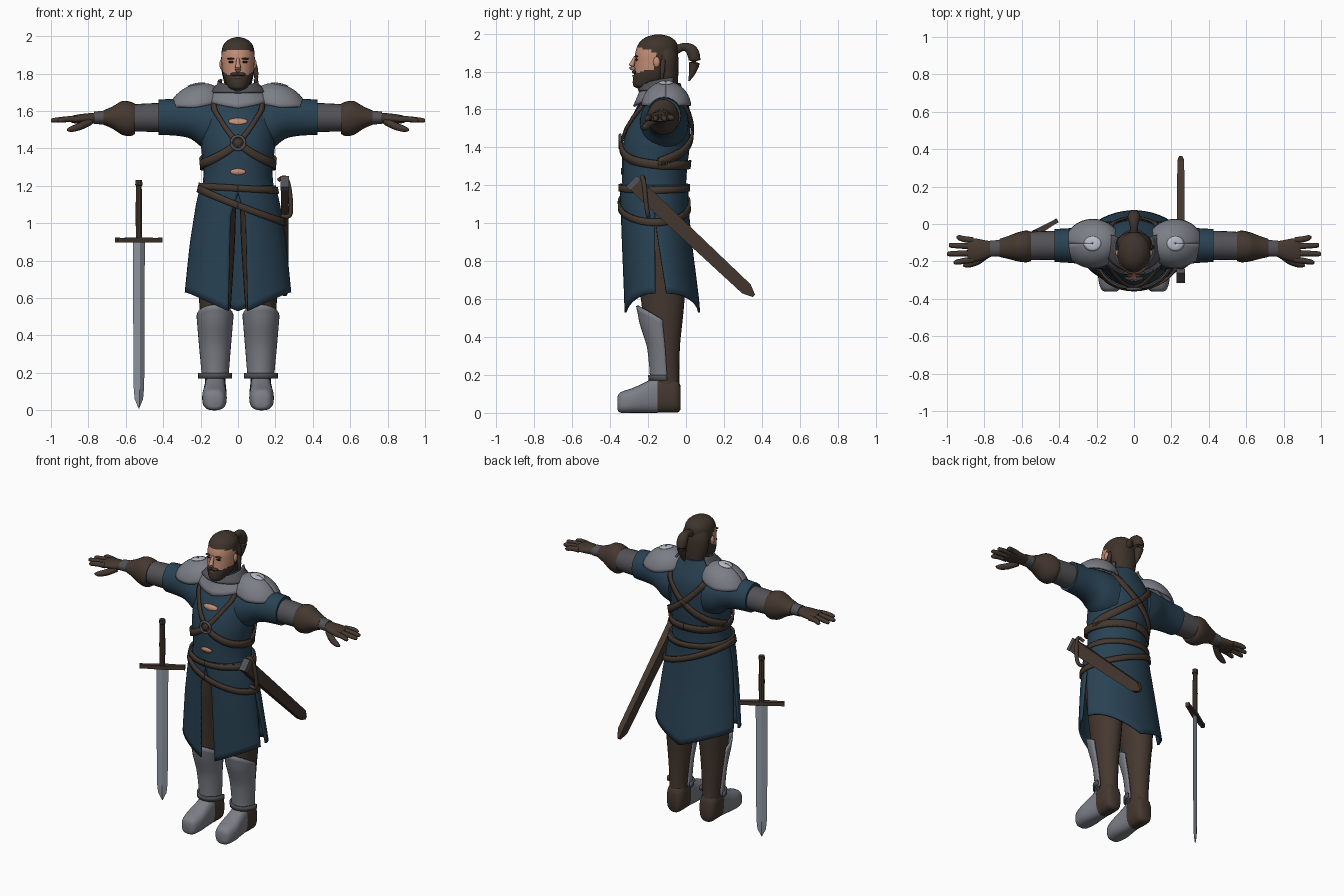
import bpy
import bmesh
from math import sin, cos, radians, pi
from mathutils import Vector

if "Cube" in bpy.data.objects:
    bpy.data.objects.remove(bpy.data.objects["Cube"], do_unlink=True)


def material(name, red, green, blue):
    mat = bpy.data.materials.new(name)
    mat.use_nodes = True
    mat.diffuse_color = (red, green, blue, 1)
    for node in mat.node_tree.nodes:
        if node.type == "BSDF_PRINCIPLED":
            node.inputs["Base Color"].default_value = (red, green, blue, 1)
            node.inputs["Roughness"].default_value = 0.8
    return mat


CLOTH = material("navy_cloth", .022, .055, .088)
LEATHER = material("brown_leather", .06, .04, .029)
HAIR = material("dark_brown_hair", .05, .034, .025)
STEEL = material("grey_steel", .2, .21, .24)
MAIL = material("dark_grey_mail", .085, .085, .095)
BRIGHT = material("bright_steel", .5, .52, .6)
BLADE = material("blade_steel", .3, .33, .39)
SKIN = material("skin", .55, .27, .18)
DARK = material("dark_eye", .01, .01, .01)


# ---- mesh helpers ----
def finish(name, bm, mat, mirror=False, thickness=0, angle=40):
    bmesh.ops.recalc_face_normals(bm, faces=bm.faces)
    mesh = bpy.data.meshes.new(name)
    bm.to_mesh(mesh)
    bm.free()
    mesh.materials.append(mat)
    mesh.shade_smooth()
    mesh.set_sharp_from_angle(angle=radians(angle))
    ob = bpy.data.objects.new(name, mesh)
    bpy.context.scene.collection.objects.link(ob)
    if thickness:
        solid = ob.modifiers.new("thickness", "SOLIDIFY")
        solid.thickness, solid.offset = thickness, 0
    if mirror:
        flip = ob.modifiers.new("mirror", "MIRROR")
        flip.use_mirror_merge = False
    return ob


def rings_mesh(name, rings, mat, **options):
    bm = bmesh.new()
    loops = [[bm.verts.new(p) for p in ring] for ring in rings]
    count = len(loops[0])
    for low, high in zip(loops, loops[1:]):
        for i in range(count):
            j = (i + 1) % count
            bm.faces.new((low[i], low[j], high[j], high[i]))
    bm.faces.new(loops[0])
    bm.faces.new(loops[-1])
    return finish(name, bm, mat, **options)


def patch(name, func, columns, rows, mat, thickness=.012, **options):
    bm = bmesh.new()
    grid = [[bm.verts.new(func(i / columns, j / rows)) for j in range(rows + 1)]
            for i in range(columns + 1)]
    for a, b in zip(grid, grid[1:]):
        for j in range(rows):
            bm.faces.new((a[j], b[j], b[j + 1], a[j + 1]))
    return finish(name, bm, mat, thickness=thickness, **options)


def smooth_rows(rows, steps=4):
    rows = [Vector(r) for r in rows]
    out = []
    for i in range(len(rows) - 1):
        a, b = rows[max(i - 1, 0)], rows[i]
        c, d = rows[i + 1], rows[min(i + 2, len(rows) - 1)]
        for k in range(steps):
            t = k / steps
            out.append(b + (c - a) * (t / 2) + (a * 2 - b * 5 + c * 4 - d) * (t * t / 2)
                       + (b * 3 - a - c * 3 + d) * (t ** 3 / 2))
    return out + [rows[-1]]


def oval(center, u, v, count, power=1, phase=0):
    def soft(value):
        return abs(value) ** power * (1 if value > 0 else -1)
    turns = [2 * pi * i / count + phase for i in range(count)]
    return [center + u * soft(cos(t)) + v * soft(sin(t)) for t in turns]


X, Y, Z = Vector((1, 0, 0)), Vector((0, 1, 0)), Vector((0, 0, 1))


def loft(name, rows, mat, u=Y, v=Z, power=1, steps=3, **options):
    rings = [oval(Vector(r[:3]), u * max(r[3], .002), v * max(r[4], .002), 24, power)
             for r in smooth_rows(rows, steps)]
    return rings_mesh(name, rings, mat, **options)


def column(name, rows, mat, **options):
    return loft(name, [(x, y, z, a, b) for z, x, y, a, b in rows], mat, X, Y, **options)


def tube(name, rows, mat, **options):
    path = smooth_rows(rows)
    rings = []
    for i, r in enumerate(path):
        along = (path[min(i + 1, len(path) - 1)] - path[max(i - 1, 0)]).xyz
        turn = along.to_track_quat("Z", "Y")
        rings.append(oval(r.xyz, turn @ X * r.w, turn @ Y * r.w, 10))
    return rings_mesh(name, rings, mat, **options)


def bar(name, start, along, wide, rows, mat, count=4, phase=pi / 4):
    thin = along.cross(wide)
    rings = [oval(start + along * s, wide * w, thin * t, count, 1, phase) for s, w, t in rows]
    return rings_mesh(name, rings, mat, angle=20)


def blob(name, place, scale, mat, mirror=False):
    bm = bmesh.new()
    bmesh.ops.create_uvsphere(bm, u_segments=14, v_segments=8, radius=1)
    bmesh.ops.scale(bm, vec=scale, verts=bm.verts)
    bmesh.ops.translate(bm, vec=place, verts=bm.verts)
    return finish(name, bm, mat, mirror=mirror)


def wrap(rows, degrees, z, off):
    """Point on a column of rows (z, x, y, rx, ry), pushed out by off."""
    for a, b in zip(rows, rows[1:]):
        if z >= b[0] or b is rows[-1]:
            break
    t = min(max((a[0] - z) / (a[0] - b[0]), 0), 1)
    _, x, y, rx, ry = Vector(a).lerp(Vector(b), t)
    t = radians(degrees)
    return Vector((x + (rx + off) * cos(t), y + (ry + off) * sin(t), z))


def clamp(value):
    return min(max(value, 0), 1)


# ---- tunic body and sleeves ----
BODY = [(1.74, 0, -.12, .09, .09), (1.68, 0, -.12, .15, .112), (1.6, 0, -.123, .195, .143),
        (1.5, 0, -.143, .2, .168), (1.4, 0, -.158, .197, .177), (1.3, 0, -.165, .185, .172),
        (1.2, 0, -.168, .19, .168), (1.1, 0, -.168, .213, .168), (.9, 0, -.155, .245, .174),
        (.6, 0, -.13, .28, .187), (.5, 0, -.125, .285, .19)]
column("tunic_body", BODY[:8], CLOTH)
loft("tunic_sleeve", [(.12, -.115, 1.53, .13, .145), (.19, -.115, 1.54, .125, .135),
                      (.25, -.115, 1.56, .11, .11), (.32, -.115, 1.567, .095, .1),
                      (.425, -.115, 1.567, .088, .094)], CLOTH, mirror=True)


# ---- skirt panels with a front opening and side slits ----
def skirt(start, end, front):
    def func(u, v):
        guess = start + (end - start) * u
        z = 1.2 + v * (.53 + .1 * abs(cos(radians(guess))) - 1.2)
        side = 9 * clamp((1.02 - z) / .4)
        first = 10 * clamp((1.16 - z) / .12) if front else side
        low, high = start + first, end - side
        return wrap(BODY, low + (high - low) * u, z, .006)
    return func


patch("skirt_front_panel", skirt(-90, 0, True), 16, 16, CLOTH, mirror=True)
patch("skirt_back_panel", skirt(0, 180, False), 32, 16, CLOTH)


# ---- belts and crossed straps ----
def strap(name, path, width, mirror=False, off=.012):
    rows = smooth_rows(path, 10)

    def func(u, v):
        angle, z = rows[round(u * (len(rows) - 1))]
        return wrap(BODY, angle, z + (v - .5) * width, off)
    return patch(name, func, len(rows) - 1, 2, LEATHER, mirror=mirror)


turns = range(-90, 271, 30)
strap("waist_belt", [(t, 1.187 - .012 * cos(radians(t))) for t in turns], .035, off=.015)
strap("slanted_belt", [(t, 1.095 - .09 * cos(radians(t))) for t in turns], .038, off=.018)
strap("chest_strap", [(-42, 1.65), (-58, 1.58), (-90, 1.43), (-130, 1.345),
                      (-180, 1.31), (-225, 1.305), (-270, 1.31)], .045, True)
strap("back_strap", [(145, 1.66), (125, 1.6), (90, 1.48), (50, 1.38), (5, 1.32)], .05, True)
tube("chest_ring", [(.036 * cos(t * pi / 6), -.347, 1.43 + .036 * sin(t * pi / 6), .008)
                    for t in range(13)], MAIL)
blob("chest_ring_boss", (0, -.345, 1.43), (.022, .01, .022), LEATHER)


def opening(z, spread):
    def func(u, v):
        s = 2 * u - 1
        return wrap(BODY, -90 + spread * s, z + (v - .5) * .034 * (1 - .6 * s * s), .004)
    return func


patch("upper_skin_opening", opening(1.545, 14), 10, 2, SKIN, .004)
patch("lower_skin_opening", opening(1.275, 12), 10, 2, SKIN, .004)


# ---- shoulder armour ----
def dome(rim, off):
    def func(u, v):
        t = 2 * pi * u
        low = radians(rim if rim > 50 else 4 + 14 * max(cos(t), 0))
        e = low + (pi / 2 - .02 - low) * v
        return Vector((.222 + (.15 + off) * cos(t) * cos(e), -.105 + (.127 + off) * sin(t) * cos(e),
                       1.61 + (.13 + off) * sin(e) - .03 * cos(t) * cos(e)))
    return func


patch("shoulder_plate", dome(0, 0), 32, 10, STEEL, mirror=True)
patch("shoulder_highlight_plate", dome(73, .008), 20, 3, BRIGHT, .004, mirror=True)


def gorget(u, v):
    s = abs(2 * u - 1)
    return wrap(BODY, -90 + 85 * (2 * u - 1), 1.735 - v * (.12 - .05 * s), .014)


def collar(u, v):
    s = 2 * u - 1
    return wrap(BODY, -90 + 120 * s, 1.7 + v * .07 * abs(s) ** .5, .012 + .015 * (1 - v))


patch("chest_gorget", gorget, 24, 5, STEEL)
patch("raised_collar", collar, 24, 3, MAIL)

# ---- arms and hands ----
loft("mail_sleeve", [(.4, -.115, 1.565, .078, .078), (.48, -.115, 1.565, .077, .076),
                     (.57, -.118, 1.563, .075, .072)], MAIL, mirror=True)
loft("forearm_bracer", [(.55, -.12, 1.558, .078, .08), (.575, -.12, 1.558, .085, .092),
                        (.62, -.122, 1.563, .078, .09), (.67, -.125, 1.565, .062, .06),
                        (.72, -.128, 1.565, .048, .038)], LEATHER, mirror=True)
loft("wrist_cuff", [(.7, -.128, 1.565, .045, .037), (.73, -.13, 1.565, .044, .036),
                    (.77, -.132, 1.563, .043, .033)], MAIL, mirror=True)
loft("palm", [(.75, -.132, 1.563, .036, .028), (.8, -.138, 1.56, .052, .028),
              (.86, -.14, 1.557, .064, .024), (.89, -.14, 1.555, .058, .018)],
     LEATHER, mirror=True)
for name, y, reach in (("index", -.19, .965), ("middle", -.155, 1), ("ring", -.12, .99),
                       ("little", -.088, .95)):
    tip = -.14 + (y + .14) * 1.3
    tube(name + "_finger", [(.86, y, 1.556, .017), (.91, (y + tip) / 2, 1.557, .016),
                            (reach - .012, tip, 1.55, .013), (reach, tip, 1.549, .004)],
         LEATHER, mirror=True)
tube("thumb", [(.79, -.165, 1.545, .02), (.84, -.2, 1.52, .02), (.89, -.218, 1.503, .016),
               (.915, -.222, 1.5, .005)], LEATHER, mirror=True)

# ---- legs, greaves and boots ----
LEG = [(1.15, .095, -.16, .085, .14), (.95, .112, -.15, .098, .145), (.75, .12, -.13, .095, .13),
       (.57, .122, -.122, .085, .112), (.47, .123, -.122, .078, .102), (.35, .123, -.11, .068, .078),
       (.2, .122, -.1, .055, .064), (.1, .122, -.095, .055, .06)]
column("leg", LEG, LEATHER, mirror=True)


def greave(u, v):
    t = -180 + 180 * u
    bulge = abs(sin(radians(t)))
    top = .49 + .075 * bulge
    flare = .012 + .012 * bulge * (2 * v - 1) ** 2
    return wrap(LEG, t, top + v * (.17 - top), flare)


def ankle(u, v):
    return wrap(LEG, -180 + 180 * u, .2 - .03 * v, .03)


patch("shin_greave", greave, 18, 14, STEEL, mirror=True)
patch("ankle_band", ankle, 18, 2, MAIL, mirror=True)
loft("boot_toe", [(.126, -.362, .05, .028, .032), (.126, -.345, .055, .052, .054),
                  (.126, -.28, .066, .066, .066), (.124, -.21, .082, .06, .082),
                  (.122, -.15, .1, .056, .1)], STEEL, X, Z, .75, mirror=True)
loft("boot_heel", [(.122, -.17, .095, .054, .094), (.122, -.08, .095, .06, .094),
                   (.122, -.045, .088, .052, .086), (.122, -.03, .08, .036, .065)],
     LEATHER, X, Z, .75, mirror=True)

# ---- head, coloured by hairline and beard line ----
HEAD = [(1.995, 0, -.145, .012, .015), (1.982, 0, -.146, .05, .064), (1.95, 0, -.148, .08, .1),
        (1.9, 0, -.155, .089, .112), (1.85, 0, -.163, .088, .107), (1.8, 0, -.172, .083, .1),
        (1.76, 0, -.185, .07, .095), (1.725, 0, -.212, .05, .066), (1.71, 0, -.22, .025, .035)]
head = column("head", HEAD, SKIN, steps=6)
head.data.materials.append(HAIR)
for face in head.data.polygons:
    x, y, z = face.center
    hairline = 1.925 - .25 * max(abs(x) - .05, 0)
    beard = 1.79 + .45 * max(abs(x) - .045, 0)
    face.material_index = int(z > hairline or z < beard or y > -.17)
column("neck", [(1.82, 0, -.12, .065, .065), (1.75, 0, -.13, .065, .07),
                (1.66, 0, -.13, .08, .075)], HAIR)
column("hair_back", [(1.94, 0, -.115, .07, .06), (1.88, 0, -.105, .092, .064),
                     (1.8, 0, -.098, .085, .058), (1.7, 0, -.09, .06, .045)], HAIR)
tube("ponytail", [(0, -.06, 1.91, .025), (0, -.01, 1.93, .022), (0, .03, 1.91, .033),
                  (0, .045, 1.86, .032), (0, .035, 1.8, .02), (0, .015, 1.75, .004)], HAIR)
tube("side_lock", [(.085, -.12, 1.86, .012), (.097, -.125, 1.8, .013),
                   (.095, -.13, 1.73, .004)], HAIR)
tube("nose", [(0, -.265, 1.88, .008), (0, -.28, 1.85, .012), (0, -.287, 1.825, .016),
              (0, -.272, 1.81, .008)], SKIN)
blob("eye", (.036, -.26, 1.862), (.016, .008, .006), DARK, True)
blob("eyebrow", (.037, -.262, 1.88), (.022, .01, .005), HAIR, True)
blob("moustache", (.018, -.272, 1.797), (.024, .014, .009), HAIR, True)
blob("lips", (0, -.279, 1.777), (.017, .006, .004), SKIN)
blob("ear", (.089, -.155, 1.85), (.011, .018, .028), SKIN, True)

# ---- scabbard on the left hip ----
slope = Vector((0, .64, -.6)).normalized()
across = slope.cross(X)
mouth = Vector((.25, -.28, 1.215))
bar("scabbard", mouth, slope, across, [(0, .052, .03), (.1, .056, .03), (.82, .046, .026),
                                       (.875, .012, .012)], LEATHER)
bar("scabbard_throat", mouth - slope * .012, slope, across, [(0, .056, .033), (.03, .056, .033)], MAIL)
tube("scabbard_loop", [(.215, -.22, 1.23, .01), (.25, -.23, 1.245, .012), (.272, -.22, 1.2, .012),
                       (.283, -.21, 1.1, .012), (.275, -.2, 1.04, .012),
                       (.23, -.2, 1.04, .01)], LEATHER)

# ---- free standing sword ----
edge = Vector((cos(radians(30)), sin(radians(30)), 0))
base = Vector((-.53, -.05, .91))
bar("sword_blade", base, -Z, edge, [(0, .037, .012), (.78, .033, .01), (.85, .026, .008),
                                    (.9, .002, .002)], BLADE, 4, 0)
bar("sword_grip", base, Z, edge, [(0, .017, .015), (.15, .019, .017), (.29, .016, .015),
                                  (.295, .021, .02), (.32, .018, .017)], LEATHER, 8)
bar("sword_guard", base - edge * .14, edge, Z, [(0, .02, .018), (.02, .017, .016), (.14, .019, .026),
                                                (.26, .017, .016), (.28, .02, .018)], LEATHER)
